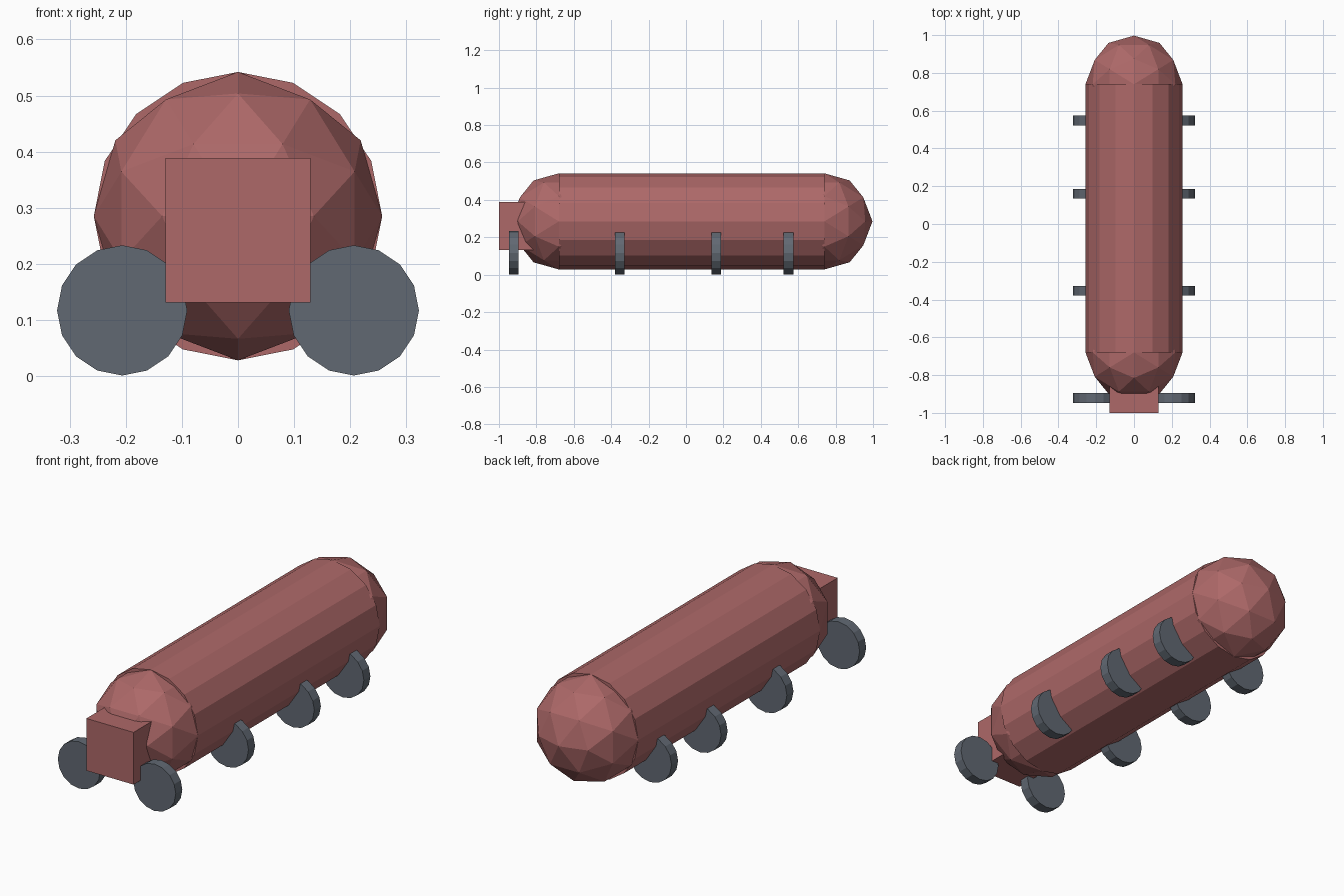
import bpy
from math import radians

if "Cube" in bpy.data.objects:
    bpy.data.objects.remove(bpy.data.objects["Cube"])

R, ZC = 0.257, 0.285          # tank radius and axis height
FRONT_Y, BACK_Y = -0.68, 0.74  # tank cylinder ends


def material(name, color):
    m = bpy.data.materials.new(name)
    m.diffuse_color = color
    m.use_nodes = True
    m.node_tree.nodes["Principled BSDF"].inputs["Base Color"].default_value = m.diffuse_color
    return m


red = material("dusty_red", (0.42, 0.14, 0.14, 1))
slate = material("slate_grey", (0.12, 0.14, 0.17, 1))


def finish(name, mat):
    o = bpy.context.object
    o.name = name
    o.data.materials.append(mat)
    return o


def disc_along_y(name, radius, x, y, z, depth, mat):
    bpy.ops.mesh.primitive_cylinder_add(vertices=16, radius=radius, depth=depth,
                                        location=(x, y, z),
                                        rotation=(radians(90), 0, 0))
    return finish(name, mat)


# Tank body
disc_along_y("tank_body", R, 0, (FRONT_Y + BACK_Y) / 2, ZC, BACK_Y - FRONT_Y, red)

# Faceted domes, turned so a vertex lies on each axis
for name, y in (("front_dome", FRONT_Y), ("back_dome", BACK_Y)):
    bpy.ops.mesh.primitive_ico_sphere_add(subdivisions=2, radius=R,
                                          location=(0, y, ZC),
                                          rotation=(0, radians(58.2825), 0))
    finish(name, red)

# Box on the nose
bpy.ops.mesh.primitive_cube_add(size=0.258, location=(0, -0.871, 0.26))
finish("nose_box", red)

# Four pairs of discs facing along the length
for i, y in enumerate((-0.921, -0.353, 0.161, 0.548)):
    for side, x in (("left", -0.2065), ("right", 0.2065)):
        disc_along_y(f"{side}_wheel_{i + 1}", 0.116, x, y, 0.117, 0.051, slate)
